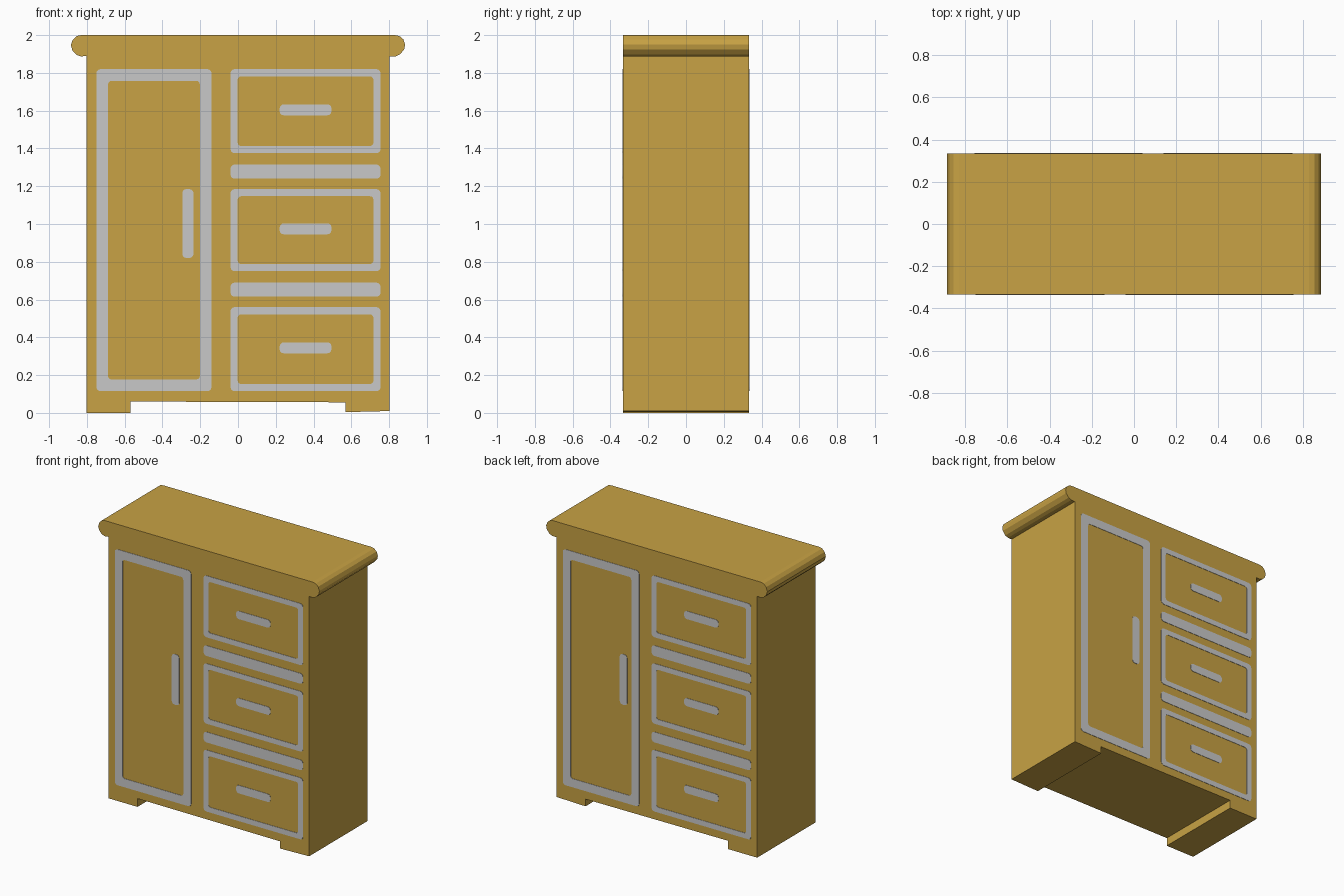
import bpy, bmesh, math

if "Cube" in bpy.data.objects:
    bpy.data.objects.remove(bpy.data.objects["Cube"])

DEPTH = 0.334    # half depth of the cabinet
PROUD = 0.0025   # how far the painted trim stands off the face


def material(name, rgb):
    m = bpy.data.materials.new(name)
    m.diffuse_color = (*rgb, 1)
    m.use_nodes = True
    m.node_tree.nodes["Principled BSDF"].inputs["Base Color"].default_value = m.diffuse_color
    return m


wood = material("golden_wood", (0.578, 0.362, 0.058))
grey = material("light_grey_trim", (0.584, 0.584, 0.584))


def finish(bm, name, mat):
    bmesh.ops.recalc_face_normals(bm, faces=bm.faces)
    me = bpy.data.meshes.new(name)
    bm.to_mesh(me)
    bm.free()
    me.materials.append(mat)
    ob = bpy.data.objects.new(name, me)
    bpy.context.collection.objects.link(ob)
    return ob


def loop(bm, pts, y):
    return [bm.verts.new((x, y, z)) for x, z in pts]


def bridge(bm, a, b):
    n = len(a)
    for i in range(n):
        j = (i + 1) % n
        bm.faces.new((a[i], a[j], b[j], b[i]))


def prism(name, pts, y0, y1, mat):
    bm = bmesh.new()
    a, b = loop(bm, pts, y0), loop(bm, pts, y1)
    bm.faces.new(a)
    bm.faces.new(b)
    bridge(bm, a, b)
    return finish(bm, name, mat)


def rounded(x0, x1, z0, z1, r, steps=3):
    pts = []
    corners = ((x1 - r, z1 - r), (x0 + r, z1 - r), (x0 + r, z0 + r), (x1 - r, z0 + r))
    for k, (cx, cz) in enumerate(corners):
        for s in range(steps + 1):
            t = math.pi / 2 * (k + s / steps)
            pts.append((cx + r * math.cos(t), cz + r * math.sin(t)))
    return pts


def both_sides(ob):
    # the back carries the same trim, turned half a circle
    back = ob.copy()
    back.name = ob.name + "_back"
    back.rotation_euler.z = math.pi
    bpy.context.collection.objects.link(back)


Y0, Y1 = -DEPTH - PROUD, -DEPTH + 0.003


def plate(name, x0, x1, z0, z1, r):
    both_sides(prism(name, rounded(x0, x1, z0, z1, r), Y0, Y1, grey))


def frame(name, x0, x1, z0, z1, w):
    outer = rounded(x0, x1, z0, z1, 0.022)
    inner = rounded(x0 + w, x1 - w, z0 + w, z1 - w, 0.018)
    bm = bmesh.new()
    of, inf = loop(bm, outer, Y0), loop(bm, inner, Y0)
    ob_, ib = loop(bm, outer, Y1), loop(bm, inner, Y1)
    for a, b in ((of, inf), (of, ob_), (inf, ib), (ob_, ib)):
        bridge(bm, a, b)
    both_sides(finish(bm, name, grey))


# cabinet silhouette: feet, straight sides and rolled top moulding
profile = [
    (-0.803, 0.0), (-0.57, 0.0), (-0.57, 0.06), (0.57, 0.056), (0.57, 0.004),
    (0.803, 0.01), (0.803, 1.888),
    (0.835, 1.888), (0.858, 1.898), (0.88, 1.925), (0.885, 1.95), (0.875, 1.978),
    (0.855, 1.995), (0.83, 2.0),
    (-0.83, 2.0), (-0.855, 1.995), (-0.875, 1.975), (-0.885, 1.945),
    (-0.875, 1.915), (-0.855, 1.895), (-0.83, 1.887), (-0.803, 1.89),
]
prism("cabinet_body", profile, -DEPTH, DEPTH, wood)

# door outline and handle
frame("door_frame", -0.75, -0.14, 0.115, 1.82, 0.062)
plate("door_handle", -0.295, -0.235, 0.82, 1.185, 0.022)

# three drawers with handles
for i, (z0, z1) in enumerate(((0.115, 0.56), (0.75, 1.185), (1.375, 1.82)), 1):
    frame(f"drawer_frame_{i}", -0.04, 0.755, z0, z1, 0.038)
    zc = (z0 + z1) / 2 + 0.007
    plate(f"drawer_handle_{i}", 0.22, 0.495, zc - 0.029, zc + 0.029, 0.022)

# rails between the drawers
for i, z in enumerate((0.615, 1.24), 1):
    plate(f"drawer_rail_{i}", -0.04, 0.755, z, z + 0.075, 0.022)
